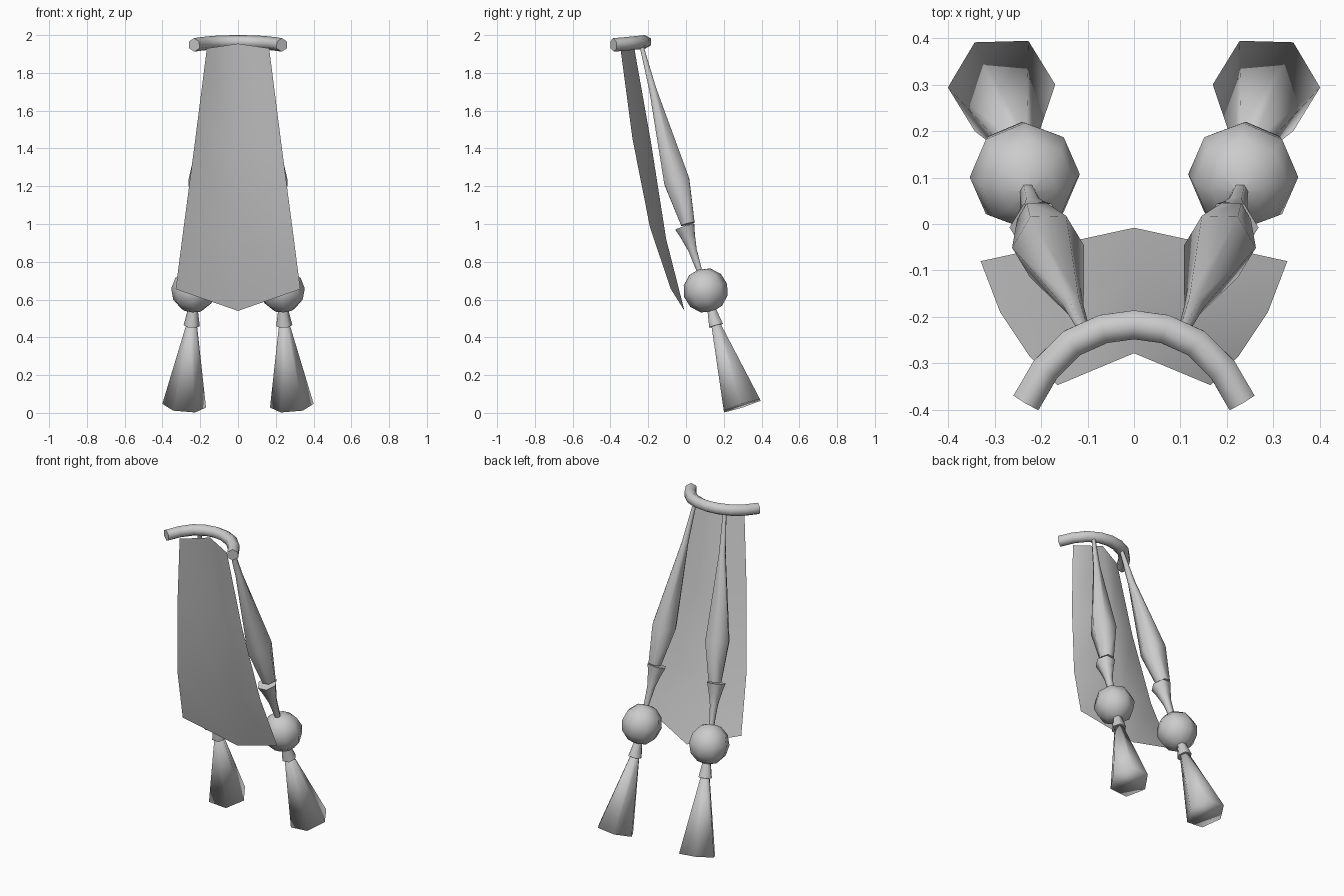
import bpy, math
from mathutils import Vector, Quaternion

if "Cube" in bpy.data.objects:
    bpy.data.objects.remove(bpy.data.objects["Cube"])


def finish(name, verts, faces, angle=65, mirror=False):
    me = bpy.data.meshes.new(name)
    me.from_pydata([tuple(v) for v in verts], [], faces)
    ob = bpy.data.objects.new(name, me)
    bpy.context.collection.objects.link(ob)
    bpy.ops.object.select_all(action='DESELECT')
    ob.select_set(True)
    bpy.context.view_layer.objects.active = ob
    bpy.ops.object.shade_smooth_by_angle(angle=math.radians(angle))
    if mirror:
        ob.modifiers.new("mirror", 'MIRROR')
    return ob


def tube(name, path, radii, ref, sides=6, straight=True, angle=65, mirror=False):
    """Rings of given radius along a path, first ring vertex towards ref."""
    pts = [Vector(p) for p in path]
    verts, faces, n = [], [], len(pts)
    for i, (p, r) in enumerate(zip(pts, radii)):
        a, b = (0, n - 1) if straight else (max(i - 1, 0), min(i + 1, n - 1))
        t = (pts[b] - pts[a]).normalized()
        u = (Vector(ref) - t * t.dot(Vector(ref))).normalized()
        w = t.cross(u)
        for k in range(sides):
            q = 2 * math.pi * k / sides
            verts.append(p + r * (u * math.cos(q) + w * math.sin(q)))
    for i in range(n - 1):
        for k in range(sides):
            m = (k + 1) % sides
            faces.append((i * sides + k, i * sides + m,
                          (i + 1) * sides + m, (i + 1) * sides + k))
    faces.append(tuple(reversed(range(sides))))
    faces.append(tuple(range((n - 1) * sides, n * sides)))
    return finish(name, verts, faces, angle, mirror)


def along(a, b, steps):
    """Points at fractions along the line a-b."""
    return [Vector(a).lerp(Vector(b), s) for s in steps]


X = (1, 0, 0)

# curved bar at the top
half = [(0.232, -0.384, 1.948), (0.19, -0.312, 1.954), (0.133, -0.256, 1.96),
        (0.066, -0.226, 1.963)]
arc = [(-x, y, z) for x, y, z in half] + [(0, -0.217, 1.964)] + half[::-1]
tube("top_bar", arc, [0.036] * len(arc), (0, 0, 1), straight=False)

# hanging cloth: rows of outer edge (x, y, z) and centre (y, z)
rows = [((0.165, -0.347, 1.93), (-0.278, 1.955)),
        ((0.226, -0.283, 1.45), (-0.185, 1.43)),
        ((0.288, -0.19, 0.98), (-0.105, 0.92)),
        ((0.33, -0.08, 0.655), (-0.008, 0.54))]
verts, faces = [], []
for (x, y, z), (cy, cz) in rows:
    verts += [(-x, y, z), (0, cy, cz), (x, y, z)]
for i in range(len(rows) - 1):
    for j in range(2):
        a = i * 3 + j
        faces.append((a, a + 3, a + 4, a + 1))
finish("cloth_panel", verts, faces)

# long drop beads
tube("drop_bead", along((0.105, -0.235, 1.94), (0.21, 0.01, 1.0), (0, 0.24, 0.76, 1)),
     [0.012, 0.022, 0.078, 0.042], X, mirror=True)

# flared cups below the drops
tube("bead_cup", along((0.208, -0.006, 0.985), (0.23, 0.075, 0.74), (0, 0.2, 0.5, 1)),
     [0.06, 0.044, 0.026, 0.016], X, mirror=True)

# round beads, tilted along the strand
axis = Vector((0.04, 0.13, -0.42)).normalized()
centre, R = Vector((0.235, 0.104, 0.648)), 0.119
angs = [math.pi * i / 6 for i in range(7)]
tube("round_bead", [centre - axis * R * math.cos(a) for a in angs],
     [max(R * math.sin(a), 0.001) for a in angs], X, sides=8, mirror=True)

# collars above the tassels
tube("tassel_collar", [(0.239, 0.135, 0.55), (0.245, 0.159, 0.462)],
     [0.026, 0.043], X, mirror=True)

# hexagonal tassels
tube("tassel", [(0.245, 0.158, 0.468), (0.285, 0.297, 0.038)],
     [0.028, 0.116], X, angle=180, mirror=True)
